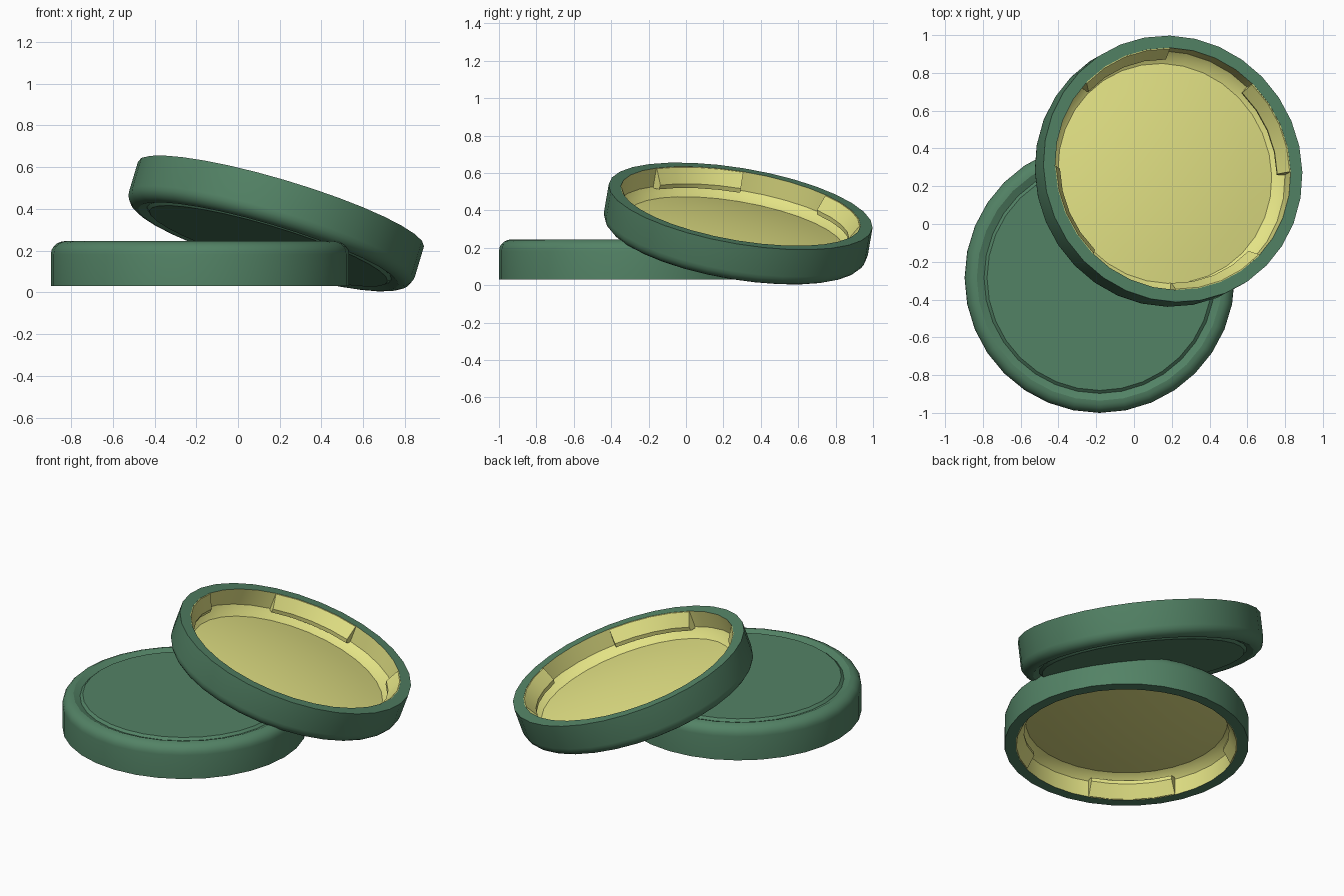
import bpy, bmesh, math
from mathutils import Matrix, Vector

if "Cube" in bpy.data.objects:
    bpy.data.objects.remove(bpy.data.objects["Cube"])

SIDES = 32


def material(name, rgb):
    m = bpy.data.materials.new(name)
    m.diffuse_color = (*rgb, 1)
    m.use_nodes = True
    m.node_tree.nodes["Principled BSDF"].inputs["Base Color"].default_value = m.diffuse_color
    return m


green = material("green paint", (0.086, 0.225, 0.131))
yellow = material("pale yellow lining", (0.77, 0.765, 0.235))


def finish(bm, name, mat, matrix):
    me = bpy.data.meshes.new(name)
    bmesh.ops.transform(bm, matrix=matrix, verts=bm.verts)
    bm.to_mesh(me)
    bm.free()
    ob = bpy.data.objects.new(name, me)
    bpy.context.collection.objects.link(ob)
    me.materials.append(mat)
    bpy.ops.object.select_all(action='DESELECT')
    ob.select_set(True)
    bpy.context.view_layer.objects.active = ob
    bpy.ops.object.shade_smooth_by_angle(angle=math.radians(24))
    return ob


def lathe(name, profile, mat, matrix):
    """Spin an (r, z) profile around z; radius 0 closes the surface."""
    bm = bmesh.new()
    verts = [bm.verts.new((r, 0, z)) for r, z in profile]
    edges = [bm.edges.new(p) for p in zip(verts, verts[1:])]
    bmesh.ops.spin(bm, geom=verts + edges, cent=(0, 0, 0), axis=(0, 0, 1),
                   angle=2 * math.pi, steps=SIDES, use_duplicate=False)
    bmesh.ops.remove_doubles(bm, verts=bm.verts, dist=1e-4)
    bmesh.ops.recalc_face_normals(bm, faces=bm.faces)
    # shell faces outward (up), lining faces into the opening (down)
    probe = min(bm.faces, key=lambda f: f.calc_center_median().xy.length)
    if (probe.normal.z > 0) != (mat is green):
        bmesh.ops.reverse_faces(bm, faces=bm.faces)
    return finish(bm, name, mat, matrix)


def lug(name, start, matrix):
    """Wedge-shaped thread lug swept along the inner wall."""
    section = [(0.655, 0.002), (0.645, 0.002), (0.6, 0.08), (0.604, 0.105), (0.655, 0.115)]
    bm = bmesh.new()
    rings = []
    for i in range(5):
        a = math.radians(start + 46 * i / 4)
        rings.append([bm.verts.new((r * math.cos(a), r * math.sin(a), z)) for r, z in section])
    n = len(section)
    for a, b in zip(rings, rings[1:]):
        for k in range(n):
            bm.faces.new((a[k], a[(k + 1) % n], b[(k + 1) % n], b[k]))
    bm.faces.new(rings[0])
    bm.faces.new(rings[-1])
    bmesh.ops.recalc_face_normals(bm, faces=bm.faces)
    return finish(bm, name, yellow, matrix)


# outer shell: rim lip, side wall, rounded shoulder, shallow groove, raised top panel
corner = [(0.65 + 0.065 * math.cos(t), 0.153 + 0.062 * math.sin(t))
          for t in (math.pi / 2 * i / 5 for i in range(6))]
shell = [(0.65, 0), (0.715, 0)] + corner + [(0.612, 0.199), (0.596, 0.213), (0, 0.213)]
# inner lining: wall, fillet, floor bulging towards the opening
lining = [(0.65, 0), (0.65, 0.105), (0.625, 0.132), (0.59, 0.15)]
lining += [(r, 0.105 + 0.045 * (r / 0.59) ** 2) for r in (0.48, 0.36, 0.24, 0.12, 0)]


def jar_lid(prefix, matrix, lug_start):
    lathe(prefix + "_shell", shell, green, matrix)
    lathe(prefix + "_lining", lining, yellow, matrix)
    for i in range(4):
        lug(f"{prefix}_lug_{i + 1}", lug_start + 90 * i, matrix)


# lid lying face up
jar_lid("flat_lid", Matrix.Translation((-0.182, -0.285, 0.03)), 24)

# upturned lid leaning on the first
up = Vector((0.283, 0.162, 0.945)).normalized()
tilt = Vector((0, 0, 1)).rotation_difference(up).to_matrix().to_4x4()
jar_lid("leaning_lid",
        Matrix.Translation((0.206, 0.292, 0.423)) @ tilt @ Matrix.Rotation(math.pi, 4, 'X'), 44)
